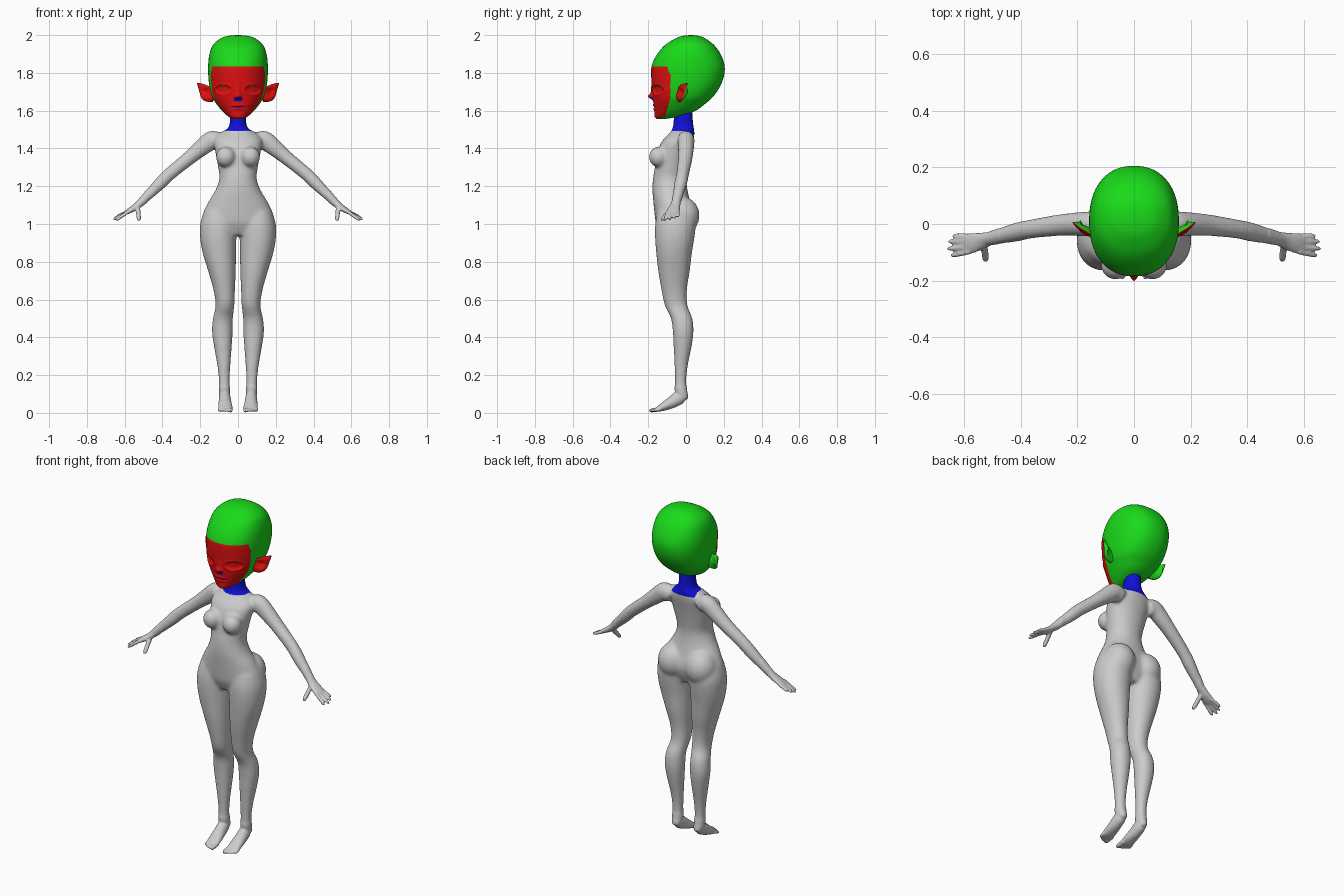
import bpy, bmesh, math
from mathutils import Vector, Matrix

if "Cube" in bpy.data.objects:
    bpy.data.objects.remove(bpy.data.objects["Cube"])


def spline(keys, steps):
    """Catmull-Rom resampling of key tuples."""
    out, n = [], len(keys)
    for i in range(n - 1):
        k = [keys[max(0, min(n - 1, i + j))] for j in (-1, 0, 1, 2)]
        for s in range(steps):
            t = s / steps
            out.append([0.5 * (2*b + (c-a)*t + (2*a-5*b+4*c-d)*t*t + (3*b-a-3*c+d)*t**3)
                        for a, b, c, d in zip(*k)])
    return out + [list(keys[-1])]


def skin(bm, rings):
    """Bridge rings of points and close both ends with a fan."""
    vr = [[bm.verts.new(p) for p in r] for r in rings]
    n = len(vr[0])
    for a, b in zip(vr, vr[1:]):
        for i in range(n):
            bm.faces.new((a[i], a[(i+1) % n], b[(i+1) % n], b[i]))
    for r in (vr[0], vr[-1]):
        c = bm.verts.new(sum((v.co for v in r), Vector()) / n)
        for i in range(n):
            bm.faces.new((r[i], r[(i+1) % n], c))


def stack(bm, keys, side=1, n=48, steps=6, p=2.1):
    """Horizontal sections: (z, centre x, half width, front y, back y)."""
    rings = []
    for z, cx, hw, yf, yb in spline(keys, steps):
        hw, hd = max(hw, 5e-4), max((yb - yf) / 2, 5e-4)
        ring = []
        for i in range(n):
            a = 2 * math.pi * i / n
            c, s = math.cos(a), math.sin(a)
            ring.append(Vector((side * (cx + hw * math.copysign(abs(c)**(2/p), c)),
                                (yf+yb)/2 + hd * math.copysign(abs(s)**(2/p), s), z)))
        rings.append(ring)
    skin(bm, rings)


def tube(bm, keys, side=1, n=20, steps=5):
    """Sections across a path: (x, y, z, sideways radius, upright radius)."""
    pts, rings = spline(keys, steps), []
    for i, k in enumerate(pts):
        t = (Vector(pts[min(i+1, len(pts)-1)][:3]) - Vector(pts[max(i-1, 0)][:3])).normalized()
        u = t.cross(Vector((0, 0, 1))).normalized()
        w = u.cross(t)
        ring = []
        for j in range(n):
            a = 2 * math.pi * j / n
            q = Vector(k[:3]) + u*math.cos(a)*max(k[3], 5e-4) + w*math.sin(a)*max(k[4], 5e-4)
            q.x *= side
            ring.append(q)
        rings.append(ring)
    skin(bm, rings)


def ball(bm, c, r):
    bmesh.ops.create_uvsphere(bm, u_segments=32, v_segments=20, radius=1,
                              matrix=Matrix.Translation(c) @ Matrix.Diagonal((*r, 1)))


def digit(bm, a, b, r, side):
    a, b = Vector(a), Vector(b)
    tube(bm, [(*a.lerp(b, t), r*f, r*f) for t, f in ((0, 1), (.5, 1), (.88, .85), (1, .35))], side, 12)


def finish(bm, name):
    bmesh.ops.recalc_face_normals(bm, faces=bm.faces)
    me = bpy.data.meshes.new(name)
    bm.to_mesh(me)
    bm.free()
    ob = bpy.data.objects.new(name, me)
    bpy.context.collection.objects.link(ob)
    return ob


def paint(ob, mats, pick):
    for m in mats:
        ob.data.materials.append(m)
    for f in ob.data.polygons:
        f.use_smooth = True
        f.material_index = pick(f.center, f.normal)


def material(name, col):
    m = bpy.data.materials.new(name)
    m.diffuse_color = (*col, 1)
    m.use_nodes = True
    m.node_tree.nodes["Principled BSDF"].inputs["Base Color"].default_value = m.diffuse_color
    return m


red = material("red", (.75, .005, .005))
green = material("green", (.01, .7, .01))
blue = material("blue", (.005, .005, .7))
grey = material("grey", (.8, .8, .8))

# torso and neck
bm = bmesh.new()
stack(bm, [(.94, 0, .09, -.13, .01), (1.0, 0, .185, -.158, .035), (1.05, 0, .187, -.166, .04),
           (1.12, 0, .155, -.173, .022), (1.18, 0, .119, -.178, .008), (1.24, 0, .099, -.175, .002),
           (1.30, 0, .105, -.165, .01), (1.38, 0, .12, -.152, .026), (1.44, 0, .128, -.126, .04),
           (1.48, 0, .1, -.088, .045), (1.505, 0, .055, -.072, .043), (1.54, 0, .044, -.067, .038),
           (1.62, 0, .045, -.06, .033)], n=64)

for s in (1, -1):
    # chest and seat volumes
    ball(bm, (s*.065, -.145, 1.355), (.053, .052, .055))
    ball(bm, (s*.09, -.02, 1.045), (.088, .092, .1))
    # leg
    stack(bm, [(1.07, .1, .08, -.15, .03), (1.0, .103, .097, -.163, .05), (.93, .105, .096, -.164, .045),
               (.85, .099, .089, -.158, .032), (.75, .085, .073, -.147, .02), (.65, .073, .057, -.13, .005),
               (.57, .069, .05, -.113, .008), (.5, .08, .053, -.08, .034), (.43, .083, .055, -.07, .04),
               (.35, .08, .047, -.066, .03), (.25, .075, .035, -.061, .01), (.17, .073, .029, -.059, .002),
               (.12, .072, .03, -.06, .006), (.085, .071, .027, -.05, .012), (.068, .07, .018, -.035, .004)], s)
    # foot and toes
    tube(bm, [(.07, .0, .09, .02, .018), (.07, -.03, .083, .03, .036), (.069, -.075, .056, .034, .032),
              (.067, -.125, .03, .038, .021), (.067, -.155, .018, .035, .012)], s)
    for i in range(5):
        x = .04 + .0145*i
        digit(bm, (x, -.135, .02), (x, -.195 + .003*i*i*.6, .011), .012 if i == 0 else .0085, s)
    # arm
    tube(bm, [(.09, .0, 1.43, .04, .045), (.135, .0, 1.445, .045, .05), (.175, .0, 1.418, .044, .048),
              (.26, -.004, 1.348, .039, .038), (.365, -.018, 1.262, .034, .035), (.42, -.03, 1.207, .034, .033),
              (.52, -.054, 1.108, .023, .021)], s, 28)
    # hand and fingers
    tube(bm, [(.505, -.05, 1.122, .023, .021), (.54, -.06, 1.092, .03, .018),
              (.575, -.068, 1.07, .036, .014), (.598, -.073, 1.058, .033, .009)], s)
    for y0, tip in ((-.043, (.642, -.042, 1.04)), (-.061, (.656, -.062, 1.03)),
                    (-.08, (.661, -.088, 1.022)), (-.098, (.647, -.112, 1.018))):
        digit(bm, (.58, y0, 1.066), tip, .0095, s)
    digit(bm, (.53, -.07, 1.085), (.524, -.132, 1.018), .0125, s)

# fuse the body into one smooth skin
body = finish(bm, "body")
mod = body.modifiers.new("fuse", 'REMESH')
mod.mode, mod.voxel_size = 'VOXEL', .005
dg = bpy.context.evaluated_depsgraph_get()
fused = bpy.data.meshes.new_from_object(body.evaluated_get(dg))
body.modifiers.clear()
body.data = fused
bm = bmesh.new()
bm.from_mesh(fused)
broad = [v for v in bm.verts if abs(v.co.x) < .48 and v.co.z > .14]
for _ in range(24):
    bmesh.ops.smooth_vert(bm, verts=broad, factor=.5, use_axis_x=True, use_axis_y=True, use_axis_z=True)
for _ in range(2):
    bmesh.ops.smooth_vert(bm, verts=bm.verts, factor=.5, use_axis_x=True, use_axis_y=True, use_axis_z=True)
bm.to_mesh(fused)
bm.free()
paint(body, [grey, blue], lambda c, n: int(c.z > 1.493 + (-.02 if c.y > 0 else 0) and abs(c.x) < .075))

# head
bm = bmesh.new()
stack(bm, [(1.556, 0, .018, -.155, -.11), (1.566, 0, .046, -.165, -.05), (1.583, 0, .068, -.167, .01),
           (1.605, 0, .09, -.168, .06), (1.635, 0, .114, -.171, .1), (1.67, 0, .136, -.175, .14),
           (1.72, 0, .15, -.179, .176), (1.78, 0, .157, -.184, .2), (1.84, 0, .158, -.181, .204),
           (1.9, 0, .151, -.152, .183), (1.95, 0, .131, -.108, .146), (1.985, 0, .087, -.05, .097),
           (1.997, 0, .045, -.01, .062), (2.0, 0, 0, .026, .028)], n=200, steps=12, p=2.25)


def bump(p, x, z, sx, sz):
    return math.exp(-((abs(p.x) - x) / sx)**2 - ((p.z - z) / sz)**2)


# face relief: nose, eye sockets, lids, lips
for v in bm.verts:
    p = v.co
    if p.y < -.06:
        r = math.hypot((abs(p.x) - .078) / .042, (p.z - 1.712) / .027)
        socket = .012 * (1 - r**4) if r < 1 else -.004 * math.exp(-((r - 1) / .25)**2)
        p.y += (socket - .021 * bump(p, 0, 1.675, .015, .014) - .008 * bump(p, 0, 1.7, .014, .035)
                - .005 * bump(p, 0, 1.628, .03, .007) - .005 * bump(p, 0, 1.61, .026, .007)
                + .004 * bump(p, 0, 1.619, .04, .004))
head = finish(bm, "head")


def face_colour(c, n):
    if abs(c.x) < .02 and c.y < -.17 and 1.652 < c.z < 1.672 and n.z < -.2:
        return 2
    if abs(c.x) < .04 and c.y < -.1 and abs(c.z - 1.619) < .003:
        return 2
    edge = -.083 - .4 * max(0, c.z - 1.79) - .3 * max(0, 1.66 - c.z)
    return 1 if c.y < edge and c.z < 1.835 and n.z > -.85 else 0


paint(head, [green, red, blue], face_colour)

# pointed ears, hollowed at the front
bm = bmesh.new()
for s in (1, -1):
    tube(bm, [(.125, -.035, 1.68, .018, .036), (.163, -.028, 1.692, .018, .042), (.188, -.013, 1.718, .012, .027),
              (.206, 0, 1.737, .006, .011), (.217, .006, 1.747, .001, .001)], s, 32, 8)
for v in bm.verts:
    if v.co.y < -.025 + (abs(v.co.x) - .163):
        v.co.y += .022 * bump(v.co, .172, 1.7, .022, .022)
ears = finish(bm, "ears")
paint(ears, [green, red], lambda c, n: int(n.y < -.15))
